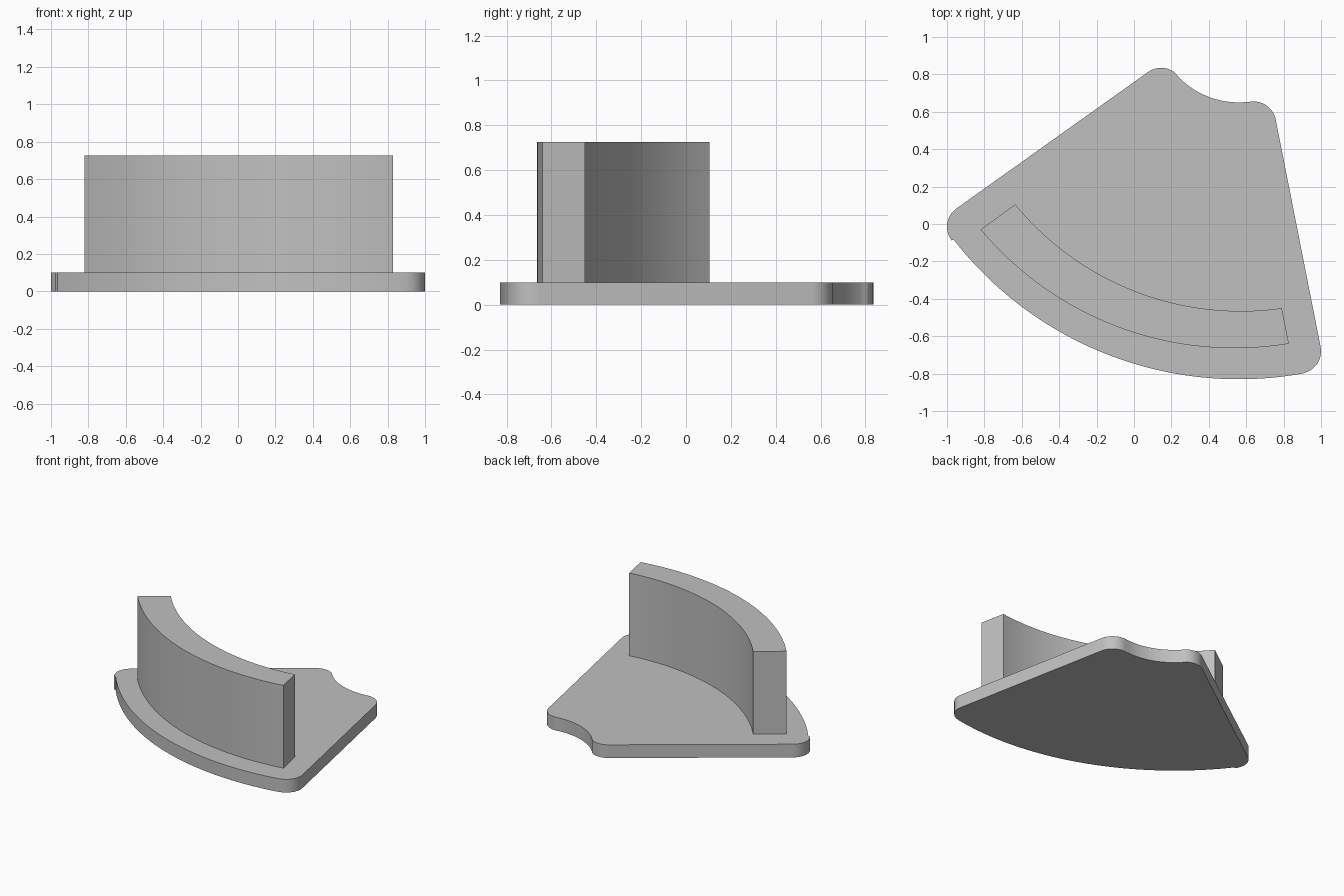
import bpy
import bmesh
import math
from mathutils import Vector

if "Cube" in bpy.data.objects:
    bpy.data.objects.remove(bpy.data.objects["Cube"])

grey = bpy.data.materials.new("light grey")
grey.diffuse_color = (0.53, 0.53, 0.53, 1)
grey.use_nodes = True
grey.node_tree.nodes["Principled BSDF"].inputs["Base Color"].default_value = grey.diffuse_color


def arc(cx, cy, r, a0, a1, n):
    """Points on a circle from angle a0 to a1, in degrees."""
    angles = [math.radians(a0 + (a1 - a0) * i / n) for i in range(n + 1)]
    return [Vector((cx + r * math.cos(a), cy + r * math.sin(a))) for a in angles]


def arc_between(p, q, r, n):
    """Shallow arc from p to q whose centre lies on the +y side."""
    p, q = Vector(p), Vector(q)
    d = q - p
    normal = Vector((-d.y, d.x)).normalized()
    if normal.y < 0:
        normal.negate()
    c = (p + q) / 2 + normal * math.sqrt(r * r - d.length_squared / 4)
    a0, a1 = (math.degrees(math.atan2(v.y - c.y, v.x - c.x)) % 360 for v in (p, q))
    return arc(c.x, c.y, r, a0, a1, n)


def extrude_outline(name, points, z0, z1):
    """Solid prism with flat caps and smooth curved sides."""
    outline = [p for i, p in enumerate(points) if (p - points[i - 1]).length > 0.004]
    bm = bmesh.new()
    face = bm.faces.new([bm.verts.new((p.x, p.y, z0)) for p in outline])
    result = bmesh.ops.extrude_face_region(bm, geom=[face], use_keep_orig=True)
    top = [v for v in result["geom"] if isinstance(v, bmesh.types.BMVert)]
    bmesh.ops.translate(bm, verts=top, vec=(0, 0, z1 - z0))
    bmesh.ops.recalc_face_normals(bm, faces=bm.faces)
    mesh = bpy.data.meshes.new(name)
    bm.to_mesh(mesh)
    bm.free()
    mesh.materials.append(grey)
    obj = bpy.data.objects.new(name, mesh)
    bpy.context.collection.objects.link(obj)
    bpy.ops.object.select_all(action="DESELECT")
    obj.select_set(True)
    bpy.context.view_layer.objects.active = obj
    bpy.ops.object.shade_smooth_by_angle(angle=math.radians(30))
    return obj


# Base plate: ring sector with rounded corners and a concave inner edge
plate = (
    arc(-0.88, -0.015, 0.12, 125.4, 217.8, 14)      # left corner
    + arc(0.56, 1.10, 1.93, 217.8, 280.2, 40)       # outer rim
    + arc(0.88, -0.68, 0.12, -79.8, 11.2, 14)       # front right corner
    + arc(0.64, 0.535, 0.12, 11.2, 98.1, 14)        # back right corner
    + arc(0.56, 1.10, 0.45, 278.1, 222.8, 16)       # concave inner edge
    + arc(0.145, 0.715, 0.12, 42.8, 125.4, 14)      # back left corner
)
extrude_outline("base_plate", plate, 0, 0.1)

# Curved wall standing on the plate
wall = (
    arc_between((-0.82, -0.03), (0.828, -0.64), 1.77, 40)
    + arc_between((0.79, -0.45), (-0.635, 0.105), 1.56, 40)
)
extrude_outline("curved_wall", wall, 0.1, 0.725)
